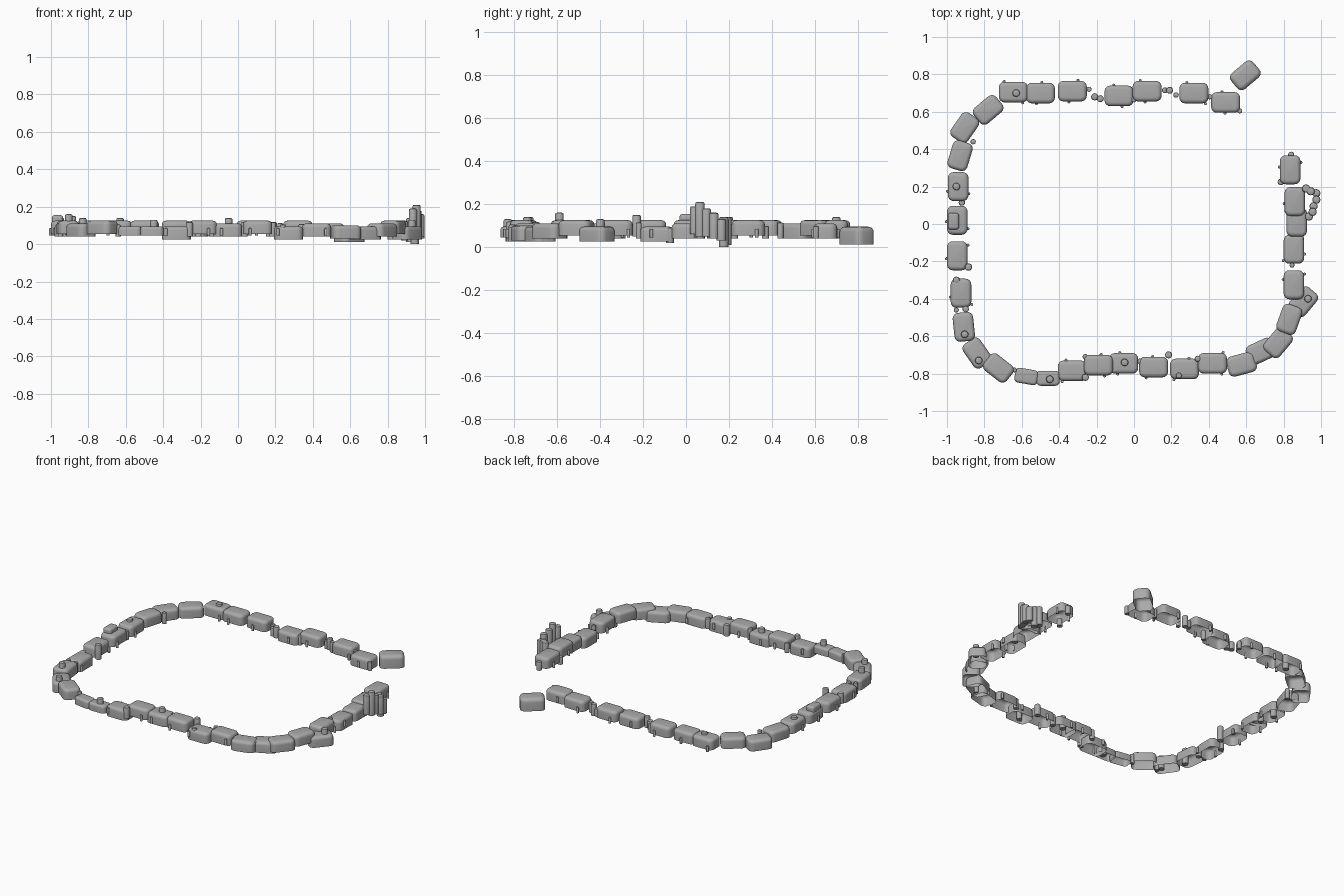
import bpy
import bmesh
import math
import random
from mathutils import Matrix, Vector

if "Cube" in bpy.data.objects:
    bpy.data.objects.remove(bpy.data.objects["Cube"], do_unlink=True)

random.seed(4)

stone = bpy.data.materials.new("grey_stone")
stone.use_nodes = True
stone.diffuse_color = (0.4, 0.4, 0.4, 1)
stone.node_tree.nodes["Principled BSDF"].inputs["Base Color"].default_value = (0.4, 0.4, 0.4, 1)

LENGTH, WIDTH = 0.155, 0.11
LOW, HIGH = 0.095, 0.125


def finish(bm, name, location, angle):
    """Turn a bmesh into a smooth shaded stone object."""
    mesh = bpy.data.meshes.new(name)
    bm.to_mesh(mesh)
    bm.free()
    mesh.materials.append(stone)
    obj = bpy.data.objects.new(name, mesh)
    obj.location = location
    obj.rotation_euler.z = math.radians(angle)
    bpy.context.collection.objects.link(obj)
    bpy.ops.object.select_all(action='DESELECT')
    obj.select_set(True)
    bpy.context.view_layer.objects.active = obj
    bpy.ops.object.shade_smooth_by_angle(angle=math.radians(40))
    return obj


def block(name, x, y, angle, top=HIGH, length=LENGTH, width=WIDTH, height=0.07):
    """Rounded block, domed above and open underneath."""
    bm = bmesh.new()
    bmesh.ops.create_cube(bm, size=1)
    bmesh.ops.scale(bm, vec=Vector((length, width, height)), verts=bm.verts)
    bmesh.ops.translate(bm, vec=Vector((0, 0, height / 2)), verts=bm.verts)
    uprights = [e for e in bm.edges if abs(e.verts[0].co.z - e.verts[1].co.z) > height / 2]
    bmesh.ops.bevel(bm, geom=uprights, offset=width * 0.28, segments=4,
                    profile=0.5, affect='EDGES')
    rim = [e for e in bm.edges if all(v.co.z > height * 0.9 for v in e.verts)]
    bmesh.ops.bevel(bm, geom=rim, offset=height * 0.3, segments=4,
                    profile=0.5, affect='EDGES')
    floor = [f for f in bm.faces if f.normal.z < -0.9]
    bmesh.ops.delete(bm, geom=floor, context='FACES_ONLY')
    return finish(bm, name, (x, y, top - height), angle)


def post(name, x, y, bottom, top, radius=0.018):
    """Upright peg with a softened cap."""
    bm = bmesh.new()
    bmesh.ops.create_cone(bm, cap_ends=True, segments=12, radius1=radius, radius2=radius,
                          depth=top - bottom,
                          matrix=Matrix.Translation((0, 0, (top - bottom) / 2)))
    rim = [e for e in bm.edges if all(v.co.z > (top - bottom) * 0.9 for v in e.verts)]
    bmesh.ops.bevel(bm, geom=rim, offset=radius * 0.4, segments=2,
                    profile=0.5, affect='EDGES')
    return finish(bm, name, (x, y, bottom), 0)


# Straight runs of blocks: (x, y, top)
back_run = [(0.49, 0.65, 0.11), (0.32, 0.7, HIGH), (0.07, 0.71, HIGH), (-0.08, 0.685, 0.11),
            (-0.33, 0.71, HIGH), (-0.5, 0.7, HIGH), (-0.645, 0.705, HIGH)]
front_run = [(-0.33, -0.785, LOW), (-0.19, -0.755, HIGH), (-0.055, -0.745, 0.11),
             (0.105, -0.765, HIGH), (0.27, -0.775, LOW), (0.42, -0.745, 0.11)]
left_run = [(0.855, -0.325, HIGH), (0.855, -0.135, LOW), (0.87, 0.01, 0.11),
            (0.86, 0.12, HIGH), (0.835, 0.29, HIGH)]
right_run = [(-0.94, 0.2, HIGH), (-0.945, 0.02, HIGH), (-0.945, -0.17, HIGH), (-0.925, -0.37, 0.11)]

for side, run, angle in (("back", back_run, 0), ("front", front_run, 0),
                         ("left", left_run, 90), ("right", right_run, 90)):
    for i, (x, y, top) in enumerate(run):
        block(f"{side}_block_{i}", x, y, angle, top)

# Turned blocks that carry the ring round its corners: (x, y, angle, top)
corners = {
    "back_right": [(-0.78, 0.61, 40, HIGH), (-0.905, 0.515, 55, 0.11), (-0.93, 0.365, 73, HIGH)],
    "front_right": [(-0.91, -0.55, 96, HIGH), (-0.84, -0.69, -55, 0.11), (-0.725, -0.77, -38, HIGH)],
    "front_left": [(0.575, -0.75, 15, 0.1), (0.68, -0.68, 25, LOW), (0.77, -0.635, 50, 0.11),
                   (0.83, -0.51, 70, HIGH), (0.905, -0.415, 50, LOW)],
}
for corner, stones in corners.items():
    for i, (x, y, angle, top) in enumerate(stones):
        block(f"{corner}_corner_block_{i}", x, y, angle, top)

# Odd stones: small front pair, raised capstone, fallen block
block("small_block_a", -0.575, -0.815, -10, LOW, 0.125, 0.08, 0.05)
block("small_block_b", -0.46, -0.825, 0, LOW, 0.125, 0.08, 0.05)
block("capstone", -0.965, 0.015, 90, 0.155, 0.09, 0.06, 0.05)
block("fallen_block", 0.595, 0.795, 40, LOW, LENGTH, WIDTH, 0.083)

# Pegs in the joints between blocks: (x, y)
joint_pegs = [(0.565, 0.605), (0.405, 0.68), (0.165, 0.715), (0.19, 0.715), (0.225, 0.69),
              (0, 0.665), (-0.24, 0.72), (-0.21, 0.68), (-0.18, 0.67), (-0.86, 0.44),
              (-0.92, 0.115), (-0.95, -0.3), (-0.95, -0.46), (-0.9, -0.455), (-0.81, -0.745),
              (-0.64, -0.78), (-0.26, -0.82), (-0.26, -0.71), (0.035, -0.735), (0.185, -0.7),
              (0.24, -0.81), (0.34, -0.72), (0.65, -0.73), (0.845, -0.22), (0.785, 0.225),
              (0.84, 0.37)]
for i, (x, y) in enumerate(joint_pegs):
    post(f"joint_peg_{i}", x, y, 0.04, random.uniform(0.09, 0.12), random.uniform(0.013, 0.02))

# Taller pegs that stand above the blocks: (x, y, top)
tall_pegs = [(-0.63, 0.7, 0.14), (-0.95, 0.2, 0.14), (-0.885, -0.23, 0.15), (-0.905, -0.59, 0.16),
             (-0.83, -0.73, 0.14), (-0.45, -0.83, 0.13), (-0.05, -0.74, 0.14), (0.93, -0.4, 0.13)]
for i, (x, y, top) in enumerate(tall_pegs):
    post(f"tall_peg_{i}", x, y, 0.05, top, 0.02)
post("low_peg", 0.89, -0.075, 0.02, 0.09, 0.018)

# Curved cluster of pillars beside the left run: (x, y, bottom, top)
cluster = [(0.92, 0.19, 0.01, 0.14), (0.945, 0.175, 0, 0.14), (0.975, 0.165, 0.03, 0.13),
           (0.975, 0.13, 0.04, 0.16), (0.96, 0.095, 0.05, 0.18), (0.955, 0.065, 0.05, 0.21),
           (0.935, 0.04, 0.06, 0.19)]
for i, (x, y, bottom, top) in enumerate(cluster):
    post(f"cluster_pillar_{i}", x, y, bottom, top, 0.022)

# Tiny studs along the edges of the straight runs
for side, run, along_x in (("back", back_run, True), ("front", front_run, True),
                           ("left", left_run, False), ("right", right_run, False)):
    for i, (x, y, top) in enumerate(run):
        for sign in (-1, 1):
            along = random.uniform(-0.4, 0.4) * LENGTH
            across = sign * WIDTH * 0.52
            dx, dy = (along, across) if along_x else (across, along)
            post(f"{side}_stud_{i}_{'outer' if sign > 0 else 'inner'}",
                 x + dx, y + dy, 0.045, 0.085, 0.008)
